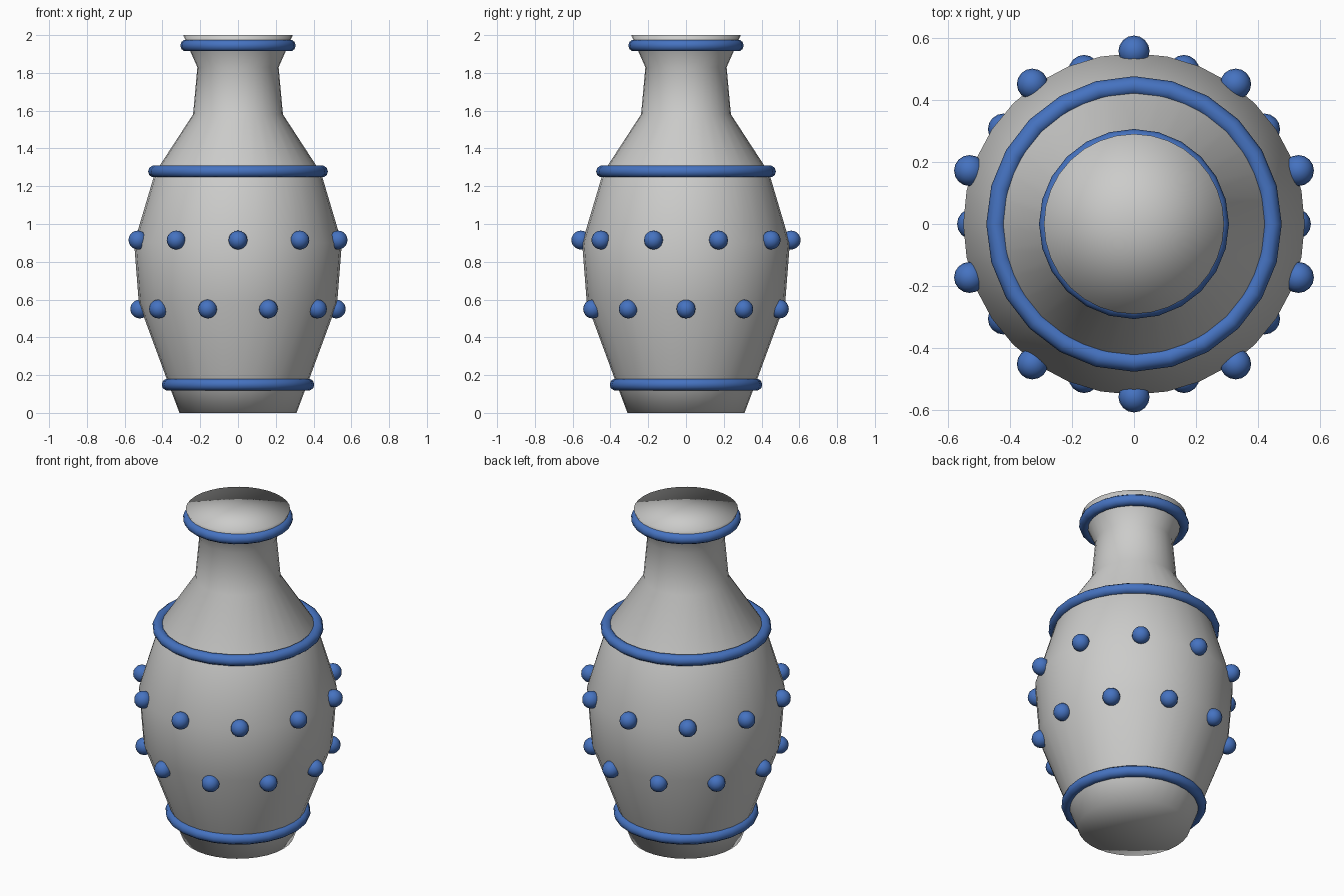
import bpy, bmesh, math
from mathutils import Matrix

if "Cube" in bpy.data.objects:
    bpy.data.objects.remove(bpy.data.objects["Cube"])


def material(name, rgb):
    m = bpy.data.materials.new(name)
    m.diffuse_color = (*rgb, 1)
    m.use_nodes = True
    m.node_tree.nodes["Principled BSDF"].inputs["Base Color"].default_value = m.diffuse_color
    return m


GREY = material("pale grey", (0.6, 0.6, 0.59))
BLUE = material("blue", (0.06, 0.17, 0.53))


def finish(bm, name, mat):
    bmesh.ops.recalc_face_normals(bm, faces=bm.faces)
    for f in bm.faces:
        f.smooth = True
    me = bpy.data.meshes.new(name)
    bm.to_mesh(me)
    bm.free()
    me.materials.append(mat)
    ob = bpy.data.objects.new(name, me)
    bpy.context.collection.objects.link(ob)


def lathe(name, profile, mat, steps, closed=False):
    """Spin an (radius, height) profile around the z axis."""
    bm = bmesh.new()
    vs = [bm.verts.new((0, -r, z)) for r, z in profile]
    pairs = list(zip(vs, vs[1:])) + ([(vs[-1], vs[0])] if closed else [])
    edges = [bm.edges.new(p) for p in pairs]
    bmesh.ops.spin(bm, geom=vs + edges, cent=(0, 0, 0), axis=(0, 0, 1),
                   angle=math.tau, steps=steps)
    bmesh.ops.remove_doubles(bm, verts=bm.verts, dist=1e-4)
    finish(bm, name, mat)


def band(name, radius, z, thick=0.032):
    section = [(radius + thick * math.cos(a * math.tau / 10),
                z + thick * math.sin(a * math.tau / 10)) for a in range(10)]
    lathe(name, section, BLUE, 24, closed=True)


def stud_row(name, radius, z, start, count=10):
    bm = bmesh.new()
    for i in range(count):
        a = start + i * math.tau / count
        bmesh.ops.create_uvsphere(
            bm, u_segments=16, v_segments=10, radius=0.05,
            matrix=Matrix.Translation((radius * math.cos(a), radius * math.sin(a), z)))
    finish(bm, name, BLUE)


# Vase body, closed at the foot and the mouth
lathe("vase_body", [(0, 0), (0.31, 0), (0.37, 0.16), (0.525, 0.58), (0.55, 0.9),
                    (0.44, 1.27), (0.238, 1.58), (0.215, 1.83), (0.255, 1.92),
                    (0.29, 2.0), (0, 2.0)], GREY, 32)

# Raised bands
band("foot_band", 0.372, 0.15)
band("shoulder_band", 0.444, 1.278)
band("lip_band", 0.274, 1.945)

# Rows of round studs
stud_row("upper_studs", 0.557, 0.915, math.pi / 2)
stud_row("lower_studs", 0.52, 0.55, 0)
